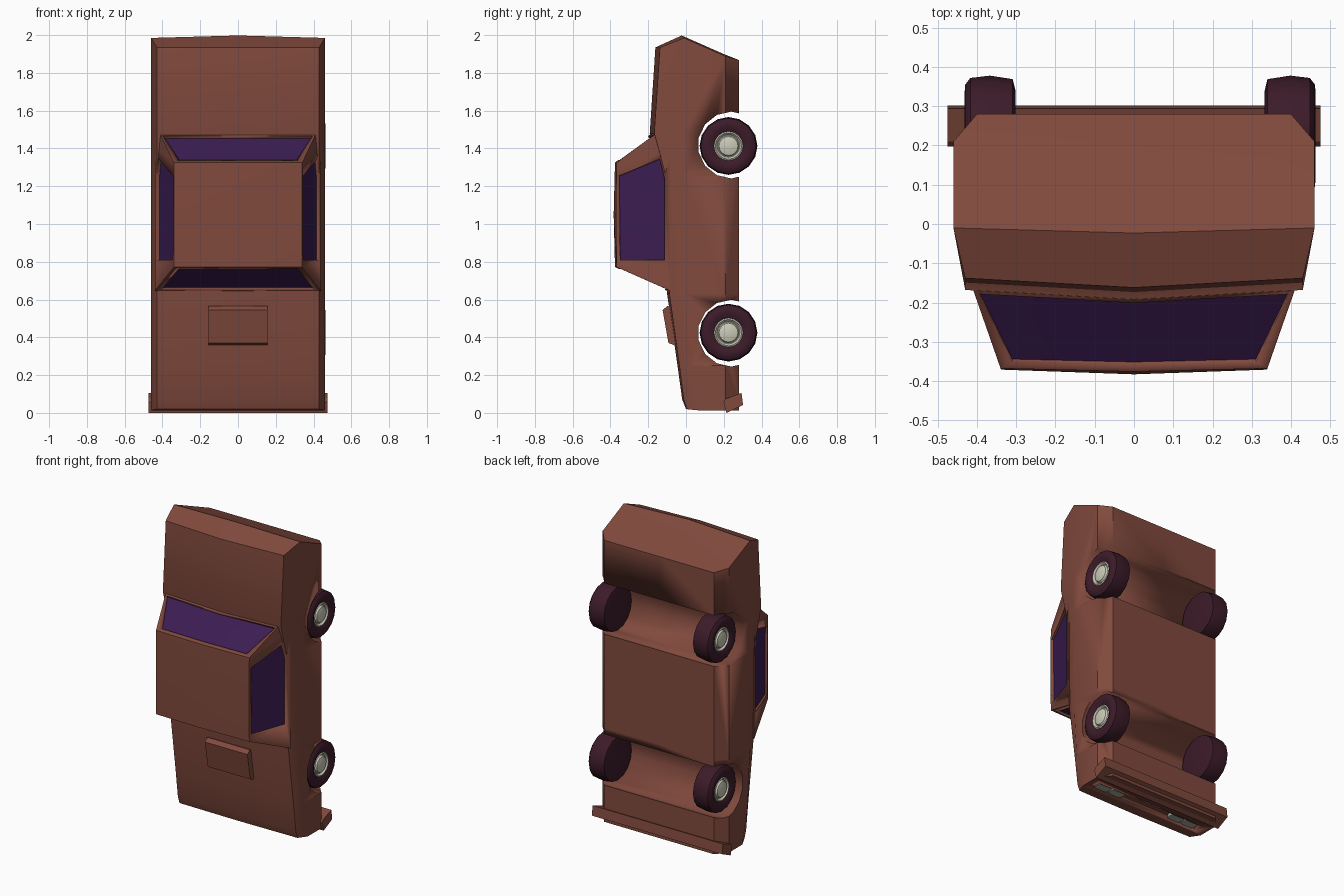
import bpy, bmesh, math
from mathutils import Vector, Matrix

if "Cube" in bpy.data.objects:
    bpy.data.objects.remove(bpy.data.objects["Cube"])


def mat(name, r, g, b):
    m = bpy.data.materials.new(name)
    m.diffuse_color = (r, g, b, 1)
    m.use_nodes = True
    m.node_tree.nodes["Principled BSDF"].inputs["Base Color"].default_value = m.diffuse_color
    return m


PAINT = mat("paint", 0.22, 0.068, 0.047)
GLASS = mat("glass", 0.045, 0.012, 0.085)
RUBBER = mat("rubber", 0.045, 0.011, 0.022)
METAL = mat("metal", 0.60, 0.60, 0.48)
LAMP = mat("lamp", 0.35, 0.40, 0.33)


def finish(name, bm, material, angle=30):
    bmesh.ops.remove_doubles(bm, verts=bm.verts, dist=1e-5)
    bmesh.ops.recalc_face_normals(bm, faces=bm.faces)
    me = bpy.data.meshes.new(name)
    bm.to_mesh(me)
    bm.free()
    ob = bpy.data.objects.new(name, me)
    bpy.context.collection.objects.link(ob)
    me.materials.append(material)
    select(ob)
    bpy.ops.object.shade_smooth_by_angle(angle=math.radians(angle))
    return ob


def select(ob):
    bpy.ops.object.select_all(action='DESELECT')
    ob.select_set(True)
    bpy.context.view_layer.objects.active = ob


def mirror_x(bm):
    geom = bm.verts[:] + bm.edges[:] + bm.faces[:]
    bmesh.ops.mirror(bm, geom=geom, axis='X', merge_dist=1e-4)


def cut(ob, cutter):
    select(ob)
    md = ob.modifiers.new("cut", 'BOOLEAN')
    md.operation, md.solver, md.object = 'DIFFERENCE', 'EXACT', cutter
    bpy.ops.object.modifier_apply(modifier=md.name)
    bpy.data.objects.remove(cutter)


def slab(name, polys, normal, low, high, material):
    """Thicken polygons between two offsets along a normal."""
    bm = bmesh.new()
    n = Vector(normal).normalized()
    for p in polys:
        bm.faces.new([bm.verts.new(Vector(v) + n * low) for v in p])
    bmesh.ops.remove_doubles(bm, verts=bm.verts, dist=1e-5)
    ext = bmesh.ops.extrude_face_region(bm, geom=bm.faces[:], use_keep_orig=True)
    moved = [v for v in ext["geom"] if isinstance(v, bmesh.types.BMVert)]
    bmesh.ops.translate(bm, verts=moved, vec=n * (high - low))
    return finish(name, bm, material)


def prism(name, profile, x0, x1, material):
    """Extrude a (y, z) profile across x."""
    return slab(name, [[(0, y, z) for y, z in profile]], (1, 0, 0), x0, x1, material)


def circle(y, z, r, n):
    return [(y + r * math.cos((i + .5) * math.tau / n),
             z + r * math.sin((i + .5) * math.tau / n)) for i in range(n)]


def lathe(name, profile, centre, side, n, material):
    """Spin (x, radius) points around the x axis."""
    bm = bmesh.new()
    vs = [bm.verts.new((x, 0, r)) for x, r in profile]
    es = [bm.edges.new(e) for e in zip(vs, vs[1:])]
    bmesh.ops.spin(bm, geom=vs + es, axis=(1, 0, 0), cent=(0, 0, 0),
                   angle=math.tau, steps=n, use_duplicate=False)
    bm.transform(Matrix.Translation(centre) @ Matrix.Diagonal((side, 1, 1, 1)))
    return finish(name, bm, material, 40)


# Body: half cross-sections lofted from nose to tail, then mirrored
# station: deck y, deck z, crown, shoulder y, shoulder z, sill z, floor z
stations = [(0.005, .02, .005, .07, .013, .013, .013),
            (-.012, .07, .008, .058, .07, .07, .07),
            (-.035, .25, .010, .015, .25, .25, .25),
            (-.088, .63, .012, -.01, .63, .63, .63),
            (-.105, 1.25, .015, -.01, 1.25, 1.25, 1.25),
            (-.168, 1.48, .024, -.01, 1.48, 1.48, 1.48),
            (-.138, 1.935, .024, -.01, 1.985, 1.888, 1.868)]
bm = bmesh.new()
rings = []
for d, zd, crown, s, zs, zc, zf in stations:
    pts = [(0, d - crown, zd), (.43, d, zd), (.46, s, zs),
           (.46, .21, zc), (.40, .28, zf), (0, .28, zf)]
    rings.append([bm.verts.new(p) for p in pts])
for a, b in zip(rings, rings[1:]):
    for i in range(5):
        bm.faces.new((a[i], a[i + 1], b[i + 1], b[i]))
for ring, bulge in ((rings[0], 0), (rings[-1], .013)):
    mid = [bm.verts.new((0, ring[k].co.y - bulge, ring[k].co.z + bulge)) for k in (2, 3)]
    col = [ring[0], mid[0], mid[1], ring[5]]
    for i in range(3):
        bm.faces.new((col[i], ring[i + 1], ring[i + 2], col[i + 1]))
mirror_x(bm)
body = finish("body", bm, PAINT)

# Wheel channels and lamp recess
for z in (.422, 1.418):
    cut(body, prism("arch_cutter", circle(.24, z, .177, 14), -.6, .6, PAINT))
cut(body, prism("recess_cutter", [(.085, -.05), (.155, -.05), (.155, .045), (.085, .045)],
                -.40, .40, PAINT))


# Cabin: side profile with sloped sides and a crowned middle
def side_x(y):
    return .43 + .349 * (y + .11)


cabin_pts = [(-.08, .645, .018), (-.368, .772, .008), (-.371, 1.05, .012),
             (-.368, 1.325, .008), (-.168, 1.472, .024), (-.08, 1.42, 0)]
bm = bmesh.new()
edge = [bm.verts.new((side_x(y), y, z)) for y, z, c in cabin_pts]
mid = [bm.verts.new((0, y - c, z)) for y, z, c in cabin_pts]
for i in range(6):
    j = (i + 1) % 6
    bm.faces.new((edge[i], edge[j], mid[j], mid[i]))
bm.faces.new(edge)
mirror_x(bm)
cabin = finish("cabin", bm, PAINT)


# Windows: recess the cabin and set a pane inside
def window(name, polys, normal):
    cut(cabin, slab("window_cutter", polys, normal, -.014, .06, PAINT))
    slab(name, polys, normal, -.022, -.0135, GLASS)


def end_window(name, base, top, half_base, half_top, normal):
    def at(t, x):
        y, z, c = (b + (e - b) * t for b, e in zip(base, top))
        return (x, y - c * (1 - abs(x) / .4), z)
    polys = [[at(.05, 0), at(.05, s * half_base), at(.91, s * half_top), at(.91, 0)]
             for s in (1, -1)]
    polys[1].reverse()
    window(name, polys, normal)


end_window("windshield", cabin_pts[0], cabin_pts[1], .405, .315, (0, -.127, -.288))
end_window("rear_window", cabin_pts[4], cabin_pts[3], .395, .31, (0, -.147, .2))
side_shape = [(-.357, 1.254), (-.14, 1.344), (-.114, 1.243), (-.114, .81), (-.352, .81)]
for s, label in ((1, "right"), (-1, "left")):
    window(label + "_window", [[(s * side_x(y), y, z) for y, z in side_shape]],
           (s, -.349, 0))

# Hood scoop and front bumper
prism("hood_scoop", [(-.124, .545), (-.098, .566), (-.06, .555), (-.03, .37),
                     (-.066, .36), (-.093, .37)], -.155, .155, PAINT)
prism("front_bumper", [(.294, .106), (.302, .042), (.214, .0), (.198, .058), (.21, .075)],
      -.475, .475, PAINT)

# Headlights: two round lamps each side
for i, x in enumerate((-.335, -.23, .23, .335)):
    bm = bmesh.new()
    bmesh.ops.create_cone(bm, cap_ends=True, segments=16, radius1=.05, radius2=.05,
                          depth=.025, matrix=Matrix.Translation((x, .115, .037)))
    finish(f"headlight_{i + 1}", bm, LAMP)

# Wheels: tyre and hub
tyre = [(-.065, 0), (-.065, .115), (-.058, .144), (0, .153), (.05, .147), (.063, .13),
        (.065, .105), (.05, .076), (.03, .07), (.03, 0)]
hub = [(.03, .078), (.051, .077), (.055, .07), (.042, .06), (.042, .056),
       (.054, .05), (.06, .03), (.062, 0)]
for end, z in (("front", .425), ("rear", 1.413)):
    for s, label, x in ((1, "right", .398), (-1, "left", -.367)):
        lathe(f"{end}_{label}_tyre", tyre, (x, .225, z), s, 16, RUBBER)
        lathe(f"{end}_{label}_hub", hub, (x, .225, z), s, 16, METAL)
